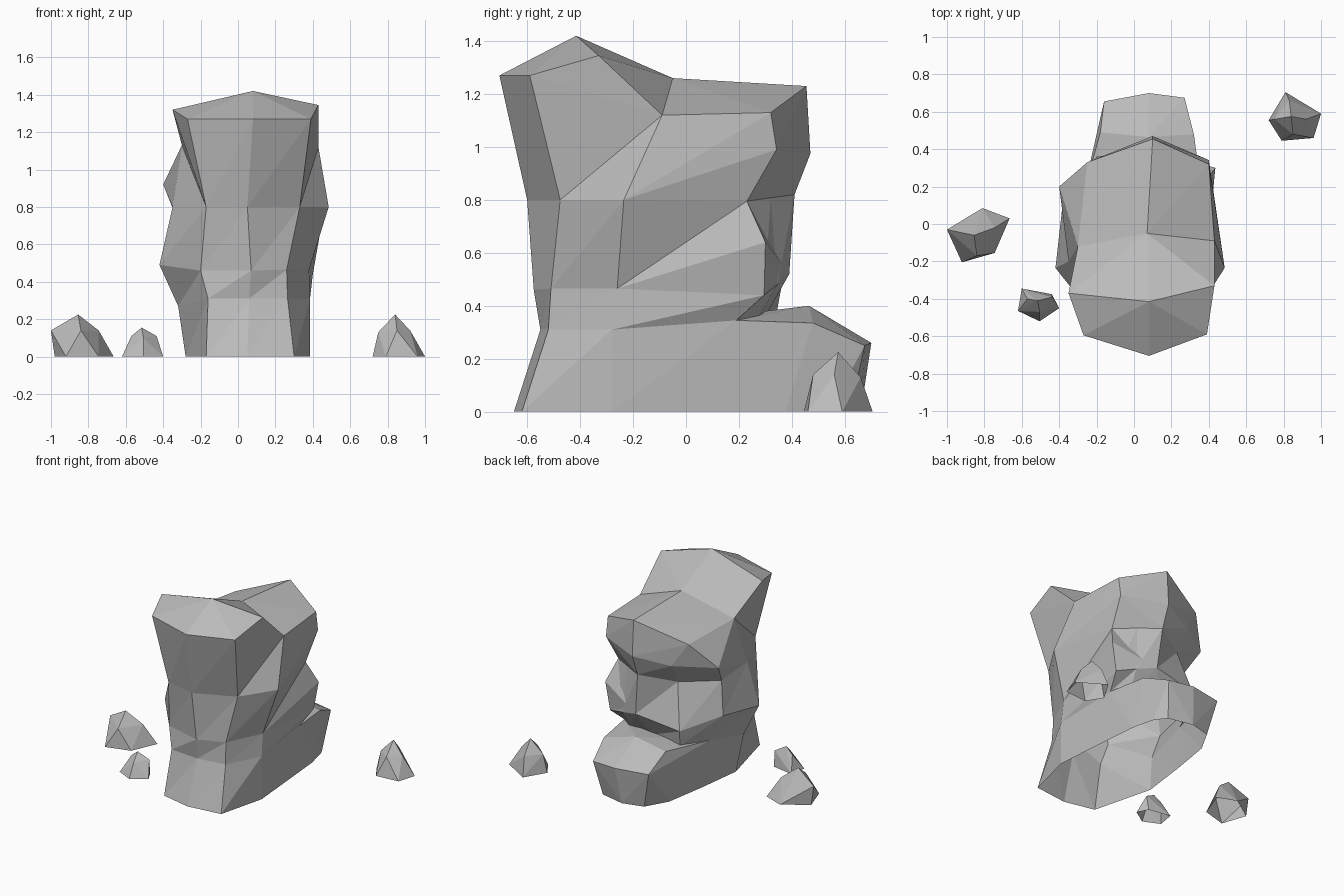
import bpy
import bmesh

default_cube = bpy.data.objects.get("Cube")
if default_cube:
    bpy.data.objects.remove(default_cube, do_unlink=True)

# One plain stone colour
stone = bpy.data.materials.new("stone_grey")
stone.use_nodes = True
stone_colour = (0.5, 0.5, 0.5, 1)
stone.diffuse_color = stone_colour
stone.node_tree.nodes["Principled BSDF"].inputs["Base Color"].default_value = stone_colour


def finish(builder, name):
    """Turn a bmesh into a flat-shaded stone object."""
    bmesh.ops.recalc_face_normals(builder, faces=builder.faces)
    mesh = bpy.data.meshes.new(name)
    builder.to_mesh(mesh)
    builder.free()
    mesh.materials.append(stone)
    created = bpy.data.objects.new(name, mesh)
    bpy.context.collection.objects.link(created)
    return created


def chiselled_lump(name, points):
    """Convex faceted boulder wrapped around its corner points."""
    builder = bmesh.new()
    corners = [builder.verts.new(point) for point in points]
    result = bmesh.ops.convex_hull(builder, input=corners)
    unused = [item for item in result["geom_interior"] if isinstance(item, bmesh.types.BMVert)]
    bmesh.ops.delete(builder, geom=unused, context="VERTS")
    return finish(builder, name)


def stacked_column(name, rings):
    """Faceted column lofted through rings of equal length."""
    builder = bmesh.new()
    loops = [[builder.verts.new(point) for point in ring] for ring in rings]
    count = len(loops[0])
    for lower, upper in zip(loops, loops[1:]):
        for index in range(count):
            following = (index + 1) % count
            builder.faces.new((lower[index], lower[following], upper[following]))
            builder.faces.new((lower[index], upper[following], upper[index]))
    caps = [builder.faces.new(loops[0]), builder.faces.new(loops[-1])]
    bmesh.ops.triangulate(builder, faces=caps)
    return finish(builder, name)


def fuse(target, parts):
    """Merge the parts into the target as a single skin."""
    bpy.context.view_layer.objects.active = target
    for part in parts:
        union = target.modifiers.new("union", "BOOLEAN")
        union.operation = "UNION"
        union.solver = "EXACT"
        union.object = part
        bpy.ops.object.modifier_apply(modifier=union.name)
        bpy.data.objects.remove(part, do_unlink=True)


def open_underside(target):
    """Leave the shell open where it rests on the ground."""
    builder = bmesh.new()
    builder.from_mesh(target.data)
    resting = [face for face in builder.faces if all(v.co.z < 0.001 for v in face.verts)]
    bmesh.ops.delete(builder, geom=resting, context="FACES")
    builder.to_mesh(target.data)
    builder.free()


def loose_stone(name, outline, upper_corners):
    """Small pointed stone from its ground outline and upper corners."""
    ground = [(x, y, 0) for x, y in outline]
    open_underside(chiselled_lump(name, ground + upper_corners))


# Column rings, counter-clockwise starting at the front middle
ground_ring = [
    (.05, -.65, 0), (.3, -.62, 0), (.385, -.28, 0), (.345, .17, 0), (.28, .33, 0),
    (.05, .36, 0), (-.16, .33, 0), (-.24, .15, 0), (-.28, -.17, 0), (-.17, -.6, 0)]
ankle_ring = [
    (.06, -.55, .31), (.265, -.52, .31), (.385, -.28, .31), (.36, .19, .345), (.26, .27, .35),
    (.05, .3, .36), (-.19, .34, .36), (-.28, .13, .34), (-.32, -.2, .27), (-.16, -.53, .31)]
belly_ring = [
    (.07, -.575, .46), (.26, -.51, .465), (.38, -.26, .465), (.4, .295, .44), (.27, .345, .48),
    (.13, .39, .52), (-.2, .36, .47), (-.38, .12, .54), (-.42, -.235, .49), (-.2, -.5, .46)]
neck_ring = [
    (.05, -.6, .8), (.33, -.475, .8), (.485, -.235, .8), (.38, .23, .795), (.24, .32, .81),
    (.1, .41, .82), (-.13, .28, .78), (-.34, .08, .77), (-.35, -.2, .8), (-.17, -.55, .8)]
column = stacked_column("rock_column", [ground_ring, ankle_ring, belly_ring, neck_ring])

# Corners shared by the two upper lumps
saddle = (.07, -.05, 1.26)
left_notch = (.43, -.09, 1.12)
right_notch = (-.3, -.12, 1.13)
shared = [saddle, left_notch, right_notch]

# Front crown, leaning forward with a low peak
crown_front = [(.08, -.705, 1.27), (.39, -.59, 1.27), (-.27, -.595, 1.27)]
crown_top = [(.43, -.33, 1.345), (-.35, -.37, 1.32), (.08, -.415, 1.42)]
crown_root = [neck_ring[0], neck_ring[1], neck_ring[-1], (.05, -.3, .6)]
crown = chiselled_lump("front_crown", crown_front + crown_top + crown_root + shared)

# Rear shoulder, overhanging the waist
shoulder_top = [(.4, .32, 1.13), (.1, .455, 1.23), (-.25, .33, 1.1)]
shoulder_rim = [(.4, .342, .99), (.1, .47, .975), (-.14, .37, .93), (-.4, .2, .92)]
shoulder_root = neck_ring[1:] + [(.03, 0, .6)]
shoulder = chiselled_lump("rear_shoulder", shoulder_top + shoulder_rim + shoulder_root + shared)

# Wedge jutting out of the left side, with a sloping upper face
wedge_corner = (.435, .3, .64)
wedge_root = [belly_ring[2], belly_ring[3], belly_ring[5], neck_ring[3], (.1, .1, .6)]
wedge = chiselled_lump("side_wedge", [wedge_corner] + wedge_root)

# Low ledge behind the column, flush with its sides
ledge_ground = [
    (.33, .375, 0), (.29, .54, 0), (.23, .62, 0), (.05, .66, 0),
    (-.1, .62, 0), (-.19, .46, 0)]
ledge_rim = [(.32, .48, .335), (.27, .675, .25), (.08, .7, .26), (-.16, .655, .26)]
ledge_top = [(-.18, .49, .37), (.075, .465, .4)]
ledge_root = [ring[side] for ring in (ground_ring, ankle_ring) for side in (2, 3, 7, 8)]
ledge = chiselled_lump("rear_ledge", ledge_ground + ledge_rim + ledge_top + ledge_root)

# The big rock is one hollow shell
fuse(column, [ledge, wedge, shoulder, crown])
open_underside(column)

# Loose stones on the ground
loose_stone("left_stone", [
    (.81, .705), (1, .59), (.96, .46), (.79, .445), (.72, .555)], [
    (.84, .575, .225), (.75, .56, .13), (.92, .56, .14), (.85, .48, .14), (.83, .66, .13)])
loose_stone("right_stone", [
    (-.81, .085), (-.665, .03), (-.745, -.155), (-.92, -.205), (-.98, -.03)], [
    (-.855, -.06, .225), (-1, -.03, .14), (-.745, -.02, .14), (-.84, -.17, .14)])
loose_stone("small_stone", [
    (-.6, -.345), (-.44, -.375), (-.4, -.45), (-.505, -.52), (-.62, -.465)], [
    (-.515, -.41, .155), (-.57, -.4, .11), (-.435, -.39, .11), (-.505, -.47, .1)])
